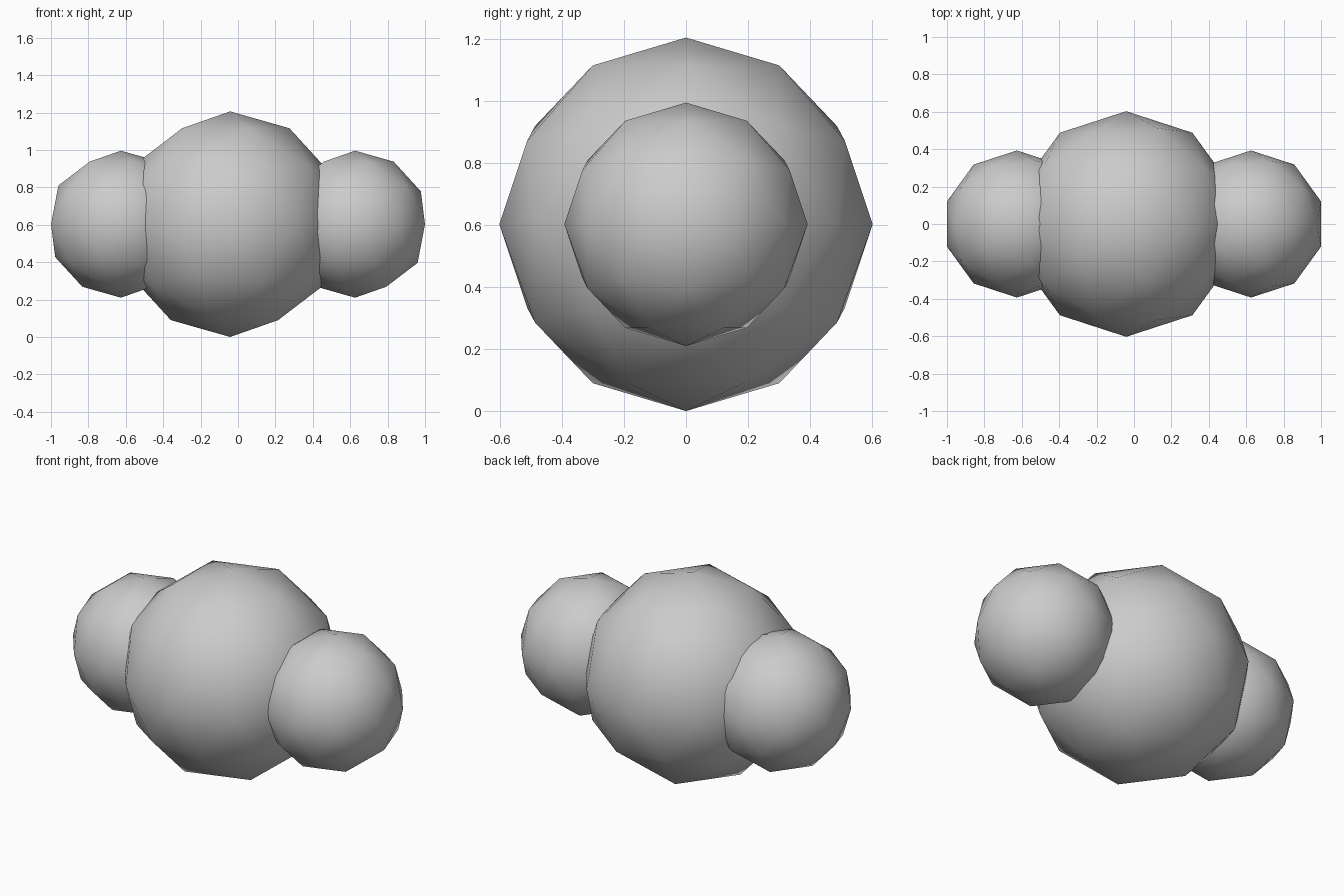
import bpy

# Remove the default object
cube = bpy.data.objects.get("Cube")
if cube:
    bpy.data.objects.remove(cube, do_unlink=True)

# Single plain material
COLOR = (0.6, 0.6, 0.6, 1.0)
grey = bpy.data.materials.new("light_grey")
grey.use_nodes = True
grey.diffuse_color = COLOR
grey.node_tree.nodes["Principled BSDF"].inputs["Base Color"].default_value = COLOR

BODY_R = 0.603   # the body rests on the ground
SIDE_R = 0.393
SIDE_X = 0.626


def ball(name, x, radius):
    """Low-poly, smooth-shaded ball centred at body height."""
    bpy.ops.mesh.primitive_ico_sphere_add(
        subdivisions=2, radius=radius, location=(x, 0, BODY_R))
    obj = bpy.context.object
    obj.name = name
    obj.data.materials.append(grey)
    bpy.ops.object.shade_smooth()
    return obj


# Large central ball, slightly off centre
ball("central_ball", -0.042, BODY_R)

# Smaller ball on each side
for name, side in (("left_ball", 1), ("right_ball", -1)):
    ball(name, side * SIDE_X, SIDE_R)
